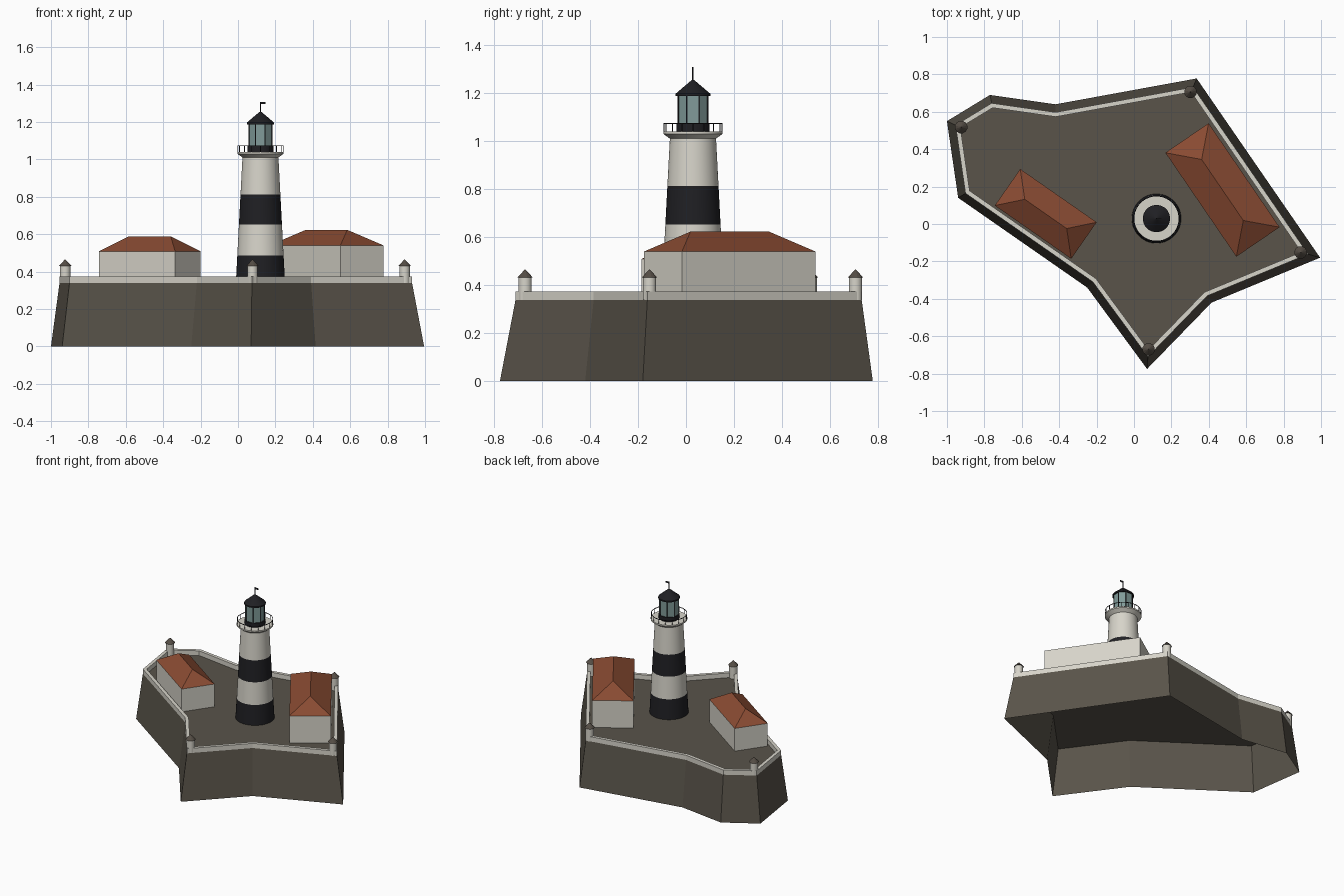
import bpy, math
from mathutils import Vector, Matrix

if "Cube" in bpy.data.objects:
    bpy.data.objects.remove(bpy.data.objects["Cube"])


def material(name, rgb):
    m = bpy.data.materials.new(name)
    m.diffuse_color = (*rgb, 1)
    m.use_nodes = True
    m.node_tree.nodes["Principled BSDF"].inputs["Base Color"].default_value = m.diffuse_color
    return m


ROCK = material("dark_stone", (0.10, 0.088, 0.068))
PALE = material("pale_paint", (0.68, 0.66, 0.59))
BLACK = material("black_paint", (0.014, 0.014, 0.017))
TILE = material("roof_tile", (0.25, 0.07, 0.032))
GLASS = material("lantern_glass", (0.22, 0.33, 0.32))
CAP = material("cap_stone", (0.09, 0.075, 0.06))


def mesh_object(name, verts, faces, mat):
    me = bpy.data.meshes.new(name)
    me.from_pydata(verts, [], faces)
    me.materials.append(mat)
    ob = bpy.data.objects.new(name, me)
    bpy.context.collection.objects.link(ob)
    return ob


def loft(name, rings, mat, cap_top=False, close=False):
    """Join equal-length rings of points (counter-clockwise, going up)."""
    n = len(rings[0])
    verts = [p for r in rings for p in r]
    faces = []
    for k in range(len(rings) if close else len(rings) - 1):
        a, b = k * n, ((k + 1) % len(rings)) * n
        faces += [(a + i, a + (i + 1) % n, b + (i + 1) % n, b + i) for i in range(n)]
    if cap_top:
        faces.append(tuple(range(len(verts) - n, len(verts))))
    return mesh_object(name, verts, faces, mat)


def lathe(name, centre, profile, mat, sides=32, smooth=True):
    """Revolve (radius, z) pairs around a vertical axis."""
    rings = [[(centre[0] + max(r, 0.0004) * math.cos(math.tau * (i + 0.5) / sides),
               centre[1] + max(r, 0.0004) * math.sin(math.tau * (i + 0.5) / sides), z)
              for i in range(sides)] for r, z in profile]
    ob = loft(name, rings, mat)
    if smooth:
        bpy.ops.object.select_all(action='DESELECT')
        ob.select_set(True)
        bpy.context.view_layer.objects.active = ob
        bpy.ops.object.shade_smooth_by_angle(angle=math.radians(30))
    return ob


def offset(poly, d):
    """Inset a counter-clockwise outline by d with mitred corners."""
    out = []
    for i, p in enumerate(poly):
        a = (p - poly[i - 1]).normalized()
        b = (poly[(i + 1) % len(poly)] - p).normalized()
        na, nb = Vector((-a.y, a.x)), Vector((-b.y, b.x))
        out.append(p + (na + nb) * d / (1 + na.dot(nb)))
    return out


def at(poly, z):
    return [(p.x, p.y, z) for p in poly]


# Island platform: sloped walls and deck, open underneath
FLOOR, WALL = 0.338, 0.373
outline = [Vector(p) for p in [
    (-0.94, 0.14), (-0.25, -0.34), (0.07, -0.775), (0.415, -0.42), (0.995, -0.18),
    (0.335, 0.778), (-0.42, 0.64), (-0.77, 0.69), (-1.0, 0.55)]]
outer = offset(outline, 0.042)
inner = offset(outline, 0.066)
loft("platform", [at(outline, 0), at(outer, FLOOR)], ROCK, cap_top=True)

# Parapet around the deck
loft("parapet", [at(outer, FLOOR), at(outer, WALL), at(inner, WALL), at(inner, FLOOR)], PALE)

# Corner turrets with pointed caps
for k, c in enumerate([(-0.924, 0.518), (0.302, 0.706), (0.891, -0.152), (0.078, -0.67)]):
    lathe(f"turret_{k}", c, [(0.028, FLOOR), (0.028, 0.433)], PALE, 16)
    lathe(f"turret_cap_{k}", c, [(0, 0.431), (0.034, 0.431), (0, 0.466)], CAP, 12, False)


# Houses with hipped roofs
def house(name, centre, axis, length, width, ridge, eave, top):
    m = Matrix.Translation((*centre, 0)) @ Matrix.Rotation(math.atan2(axis[1], axis[0]), 4, 'Z')
    l, w, r = length / 2, width / 2, ridge / 2
    base = [(-l, -w), (l, -w), (l, w), (-l, w)]
    ring = lambda z: [m @ Vector((x, y, z)) for x, y in base]
    loft(name + "_walls", [ring(FLOOR), ring(eave)], PALE)
    mesh_object(name + "_roof", ring(eave) + [m @ Vector((-r, 0, top)), m @ Vector((r, 0, top))],
                [(0, 1, 5, 4), (1, 2, 5), (2, 3, 4, 5), (3, 0, 4), (3, 2, 1, 0)], TILE)


house("large_house", (0.473, 0.182), (0.564, -0.826), 0.673, 0.28, 0.395, 0.54, 0.623)
house("small_house", (-0.472, 0.054), (0.409, -0.285), 0.498, 0.238, 0.273, 0.508, 0.588)

# Striped tower
T = (0.12, 0.029)
levels = [FLOOR, 0.487, 0.652, 0.812, 1.018]
radius = lambda z: 0.132 - (z - FLOOR) / (1.018 - FLOOR) * 0.036
for k in range(4):
    z0, z1 = levels[k], levels[k + 1]
    lathe(f"tower_band_{k}", T, [(radius(z0), z0), (radius(z1), z1)], PALE if k % 2 else BLACK, 40)

# Gallery, railing and balusters
lathe("gallery", T, [(0.096, 1.01), (0.124, 1.03), (0.124, 1.04), (0, 1.04)], PALE, 40)
bpy.ops.mesh.primitive_torus_add(location=(*T, 1.073), major_radius=0.121, minor_radius=0.0025,
                                 major_segments=40, minor_segments=6)
rail = bpy.context.object
rail.name = "railing"
rail.data.materials.append(BLACK)
for k in range(16):
    a = math.tau * k / 16
    c = (T[0] + 0.121 * math.cos(a), T[1] + 0.121 * math.sin(a))
    lathe(f"baluster_{k}", c, [(0.002, 1.04), (0.002, 1.073)], BLACK, 6, False)

# Lantern room: base, glass, mullions, roof
lathe("lantern_base", T, [(0.07, 1.04), (0.07, 1.072), (0, 1.072)], BLACK, 24)
lathe("lantern_glass", T, [(0.066, 1.072), (0.066, 1.19)], GLASS, 8, False)
for k in range(8):
    a = math.tau * (k + 0.5) / 8
    c = (T[0] + 0.066 * math.cos(a), T[1] + 0.066 * math.sin(a))
    lathe(f"mullion_{k}", c, [(0.003, 1.072), (0.003, 1.19)], BLACK, 6, False)
lathe("lantern_roof", T, [(0, 1.187), (0.073, 1.187), (0.073, 1.197), (0.01, 1.25), (0, 1.257)], BLACK, 24)

# Pole and weather vane
lathe("pole", T, [(0.003, 1.24), (0.003, 1.308), (0, 1.308)], BLACK, 6, False)
bpy.ops.mesh.primitive_cube_add(size=1, location=(T[0] + 0.013, T[1], 1.301))
vane = bpy.context.object
vane.name = "weather_vane"
vane.scale = (0.026, 0.003, 0.012)
vane.data.materials.append(BLACK)
